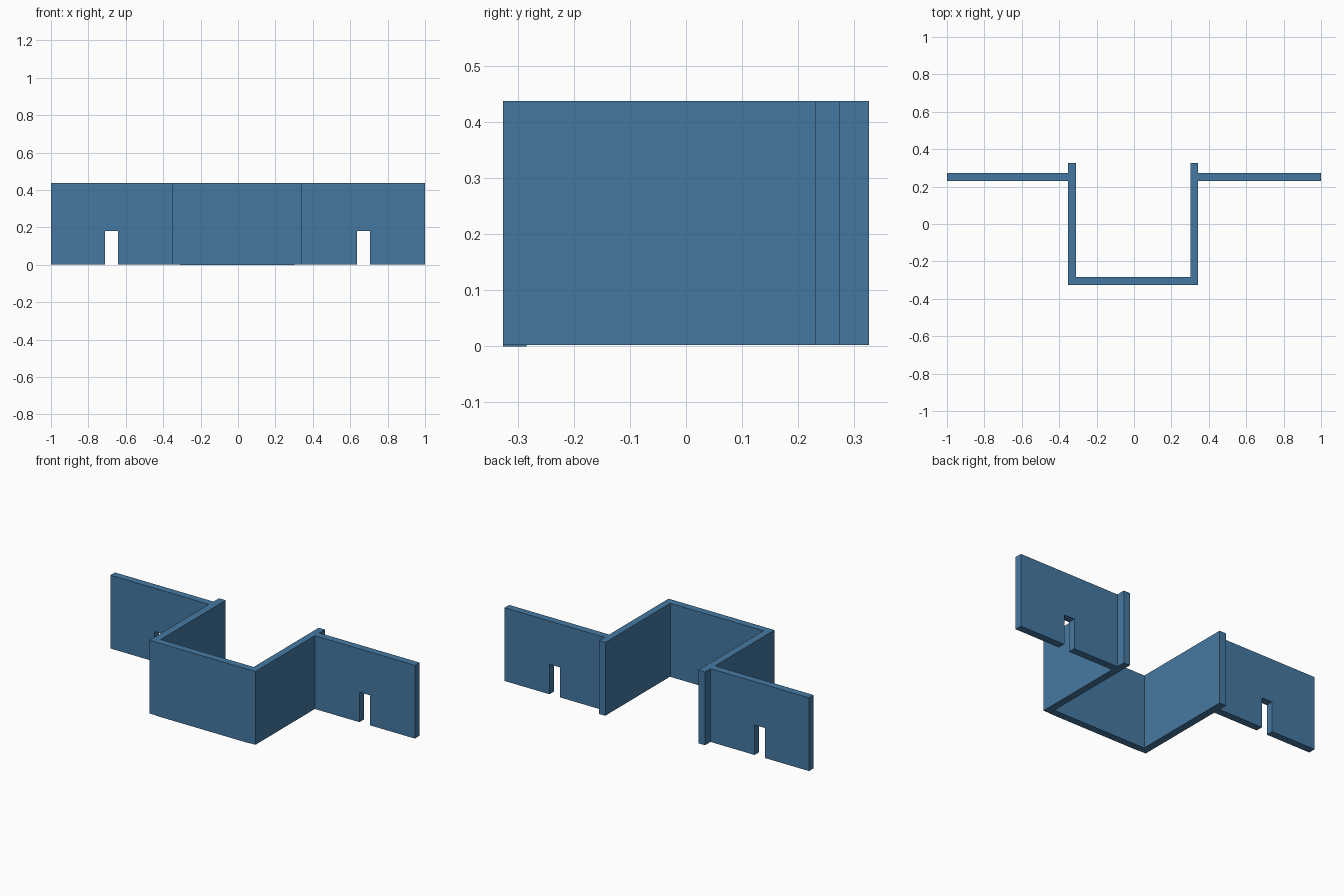
import bpy, bmesh

if "Cube" in bpy.data.objects:
    bpy.data.objects.remove(bpy.data.objects["Cube"])

H = 0.437      # wall height
BASE = 0.002   # side walls and wings sit a hair above the front panel's foot


def extrude_profile(name, points, y0, y1):
    """Extrude an XZ outline from y0 to y1."""
    bm = bmesh.new()
    face = bm.faces.new([bm.verts.new((x, y0, z)) for x, z in points])
    res = bmesh.ops.extrude_face_region(bm, geom=[face])
    verts = [g for g in res["geom"] if isinstance(g, bmesh.types.BMVert)]
    bmesh.ops.translate(bm, vec=(0, y1 - y0, 0), verts=verts)
    bmesh.ops.recalc_face_normals(bm, faces=bm.faces)
    mesh = bpy.data.meshes.new(name)
    bm.to_mesh(mesh)
    bm.free()
    obj = bpy.data.objects.new(name, mesh)
    bpy.context.collection.objects.link(obj)
    mat = bpy.data.materials.get("panel_blue") or bpy.data.materials.new("panel_blue")
    mat.diffuse_color = (0.06, 0.19, 0.36, 1)
    mat.use_nodes = True
    mat.node_tree.nodes["Principled BSDF"].inputs["Base Color"].default_value = mat.diffuse_color
    mesh.materials.append(mat)
    return obj


def panel(name, x0, x1, y0, y1, z0=BASE):
    return extrude_profile(name, [(x0, z0), (x1, z0), (x1, H), (x0, H)], y0, y1)


def slotted_wing(name, x0, x1, s0, s1, slot_top=0.18):
    """Wing panel with a slot open at the bottom edge."""
    pts = [(x0, BASE), (s0, BASE), (s0, slot_top), (s1, slot_top),
           (s1, BASE), (x1, BASE), (x1, H), (x0, H)]
    return extrude_profile(name, pts, 0.231, 0.274)


# Front panel, fitted between the two side walls
panel("front_panel", -0.309, 0.302, -0.326, -0.284, z0=0.0)

# Side walls running front to back
panel("left_side_wall", -0.353, -0.309, -0.326, 0.326)
panel("right_side_wall", 0.302, 0.343, -0.326, 0.326)

# Wings reaching outward, each with a slot
slotted_wing("left_wing", -1.0, -0.353, -0.711, -0.642)
slotted_wing("right_wing", 0.343, 1.0, 0.636, 0.705)
